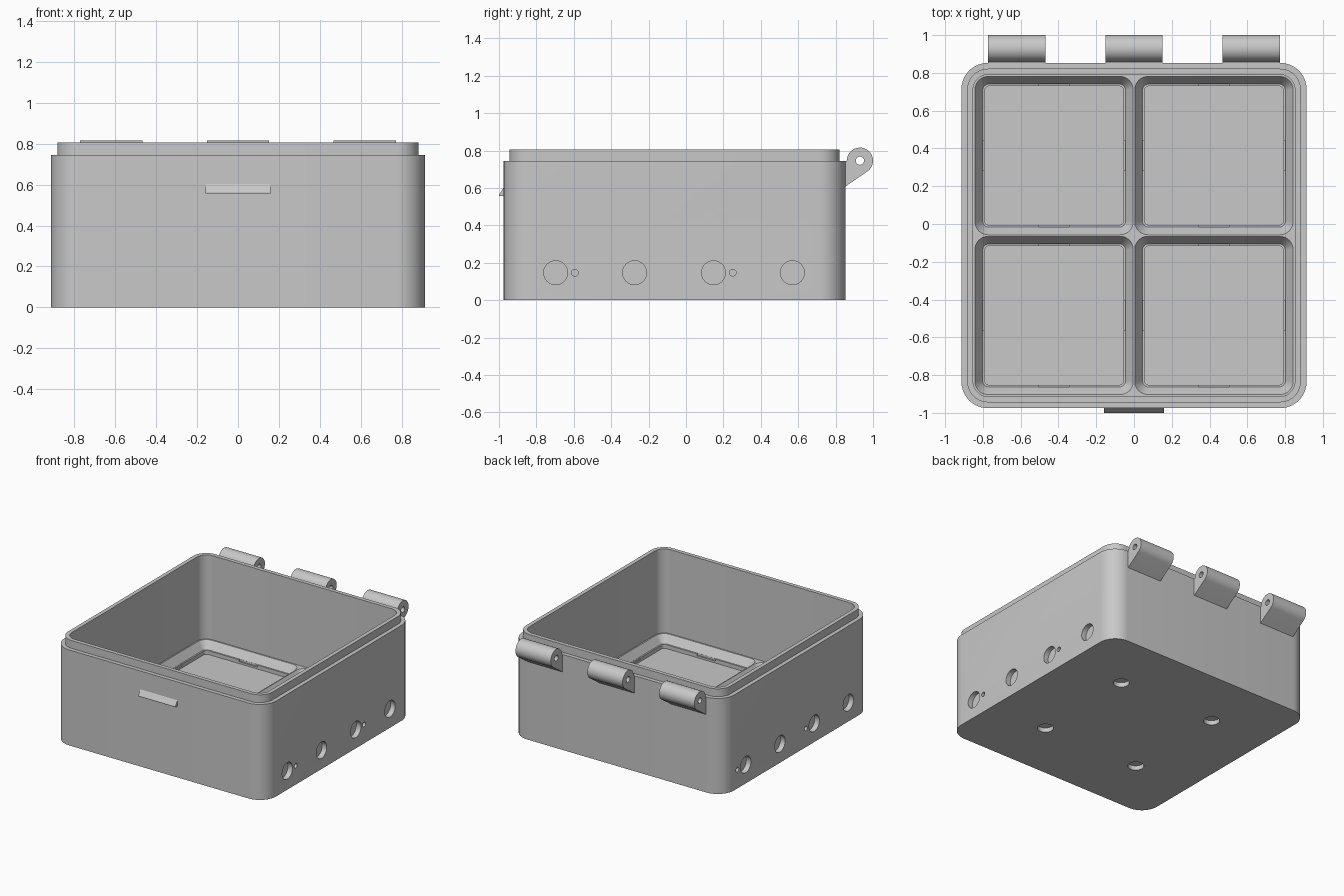
import bpy, bmesh, math
from mathutils import Matrix, Vector

old = bpy.data.objects.get("Cube")
if old:
    bpy.data.objects.remove(old)

grey = bpy.data.materials.new("plain grey")
grey.use_nodes = True
colour = (0.58, 0.58, 0.58, 1)
grey.diffuse_color = colour
grey.node_tree.nodes["Principled BSDF"].inputs["Base Color"].default_value = colour

MID_Y = -0.061         # centre of the box itself
CELL = 0.423           # compartment centre offset
HOLE_Z = 0.147


def finish(name, bm):
    bmesh.ops.recalc_face_normals(bm, faces=bm.faces)
    mesh = bpy.data.meshes.new(name)
    bm.to_mesh(mesh)
    bm.free()
    mesh.materials.append(grey)
    obj = bpy.data.objects.new(name, mesh)
    bpy.context.collection.objects.link(obj)
    return obj


def ring(half, radius, z, steps=10):
    """Outline of a rounded square."""
    pts = []
    for k, (sx, sy) in enumerate([(1, 1), (-1, 1), (-1, -1), (1, -1)]):
        for i in range(steps + 1):
            a = math.radians(90 * (k + i / steps))
            pts.append(Vector((sx * (half - radius) + radius * math.cos(a),
                               sy * (half - radius) + radius * math.sin(a), z)))
    return pts


def loft(bm, rings, offset):
    """Skin a stack of rounded squares and close both ends."""
    loops = [[bm.verts.new(p + Vector(offset)) for p in ring(*r)] for r in rings]
    n = len(loops[0])
    for a, b in zip(loops, loops[1:]):
        for i in range(n):
            j = (i + 1) % n
            bm.faces.new((a[i], a[j], b[j], b[i]))
    bm.faces.new(loops[0][::-1])
    bm.faces.new(loops[-1])


def block(bm, centre, size):
    bmesh.ops.create_cube(bm, size=1, matrix=Matrix.Translation(centre) @ Matrix.Diagonal((*size, 1)))


def drill(bm, centre, radius, depth, axis):
    turn = Matrix.Rotation(math.pi / 2, 4, "Y") if axis == "X" else Matrix()
    bmesh.ops.create_cone(bm, cap_ends=True, segments=32, radius1=radius, radius2=radius,
                          depth=depth, matrix=Matrix.Translation(centre) @ turn)


def cut(target, name, bm):
    cutter = finish(name, bm)
    mod = target.modifiers.new(name, "BOOLEAN")
    mod.operation = "DIFFERENCE"
    mod.solver = "EXACT"
    mod.object = cutter
    bpy.context.view_layer.objects.active = target
    bpy.ops.object.modifier_apply(modifier=mod.name)
    bpy.data.objects.remove(cutter)


def extrude_profile(name, profile, x0, x1):
    """Sweep a (y, z) profile along x."""
    bm = bmesh.new()
    face = bm.faces.new([bm.verts.new((x0, y, z)) for y, z in profile])
    out = bmesh.ops.extrude_face_region(bm, geom=[face])["geom"]
    moved = [v for v in out if isinstance(v, bmesh.types.BMVert)]
    bmesh.ops.translate(bm, verts=moved, vec=(x1 - x0, 0, 0))
    return finish(name, bm)


# Box shell with stepped rim and open cavity
bm = bmesh.new()
loft(bm, [(0.914, 0.14, 0), (0.914, 0.14, 0.745), (0.883, 0.11, 0.745), (0.883, 0.11, 0.806),
          (0.852, 0.08, 0.806), (0.852, 0.08, 0.15)], (0, MID_Y, 0))
box = finish("box_body", bm)

# Four compartments with sloping edges, a small ledge and side notches
centres = [(sx * CELL, MID_Y + sy * CELL) for sx in (-1, 1) for sy in (-1, 1)]
bm = bmesh.new()
for x, y in centres:
    loft(bm, [(0.368, 0.025, 0.06), (0.368, 0.025, 0.09), (0.379, 0.035, 0.09),
              (0.419, 0.07, 0.15), (0.419, 0.07, 0.2)], (x, y, 0))
cut(box, "compartment_cutter", bm)
bm = bmesh.new()
for x, y in centres:
    for s in (-1, 1):
        block(bm, (x + s * 0.368, y, 0.085), (0.02, 0.16, 0.02))
        block(bm, (x, y + s * 0.368, 0.085), (0.16, 0.02, 0.02))
cut(box, "notch_cutter", bm)

# Blind round holes in both sides and the underside
bm = bmesh.new()
for x, y in centres:
    drill(bm, (x, y, 0), 0.058, 0.07, "Z")
for side in (-1, 1):
    for i in range(4):
        y = -0.697 + 0.422 * i
        drill(bm, (side * 0.914, y, HOLE_Z), 0.064, 0.08, "X")
        # small marker holes sit beside alternate holes on each side
        if (i % 2 == 0) == (side == 1):
            drill(bm, (side * 0.914, y + 0.103, HOLE_Z), 0.018, 0.08, "X")
cut(box, "hole_cutter", bm)

# Hinge knuckles on the back, bored for a pin
profile = [(0.848, 0.74), (0.848, 0.605)]
for i in range(25):
    a = math.radians(-55 + 235 * i / 24)
    profile.append((0.93 + 0.07 * math.cos(a), 0.746 + 0.07 * math.sin(a)))
parts = [box]
for name, x in (("right", -0.62), ("middle", 0), ("left", 0.62)):
    hinge = extrude_profile("hinge_" + name, profile, x - 0.152, x + 0.152)
    bm = bmesh.new()
    drill(bm, (x, 0.93, 0.746), 0.022, 0.5, "X")
    cut(hinge, "pin_cutter", bm)
    parts.append(hinge)

# Wedge-shaped catch on the front
parts.append(extrude_profile("front_catch", [(-0.97, 0.557), (-1, 0.557), (-1, 0.564),
                                             (-0.975, 0.602), (-0.97, 0.602)], -0.16, 0.16))

bpy.ops.object.select_all(action="DESELECT")
for obj in parts:
    obj.select_set(True)
bpy.context.view_layer.objects.active = box
bpy.ops.object.shade_smooth_by_angle(angle=math.radians(25))
